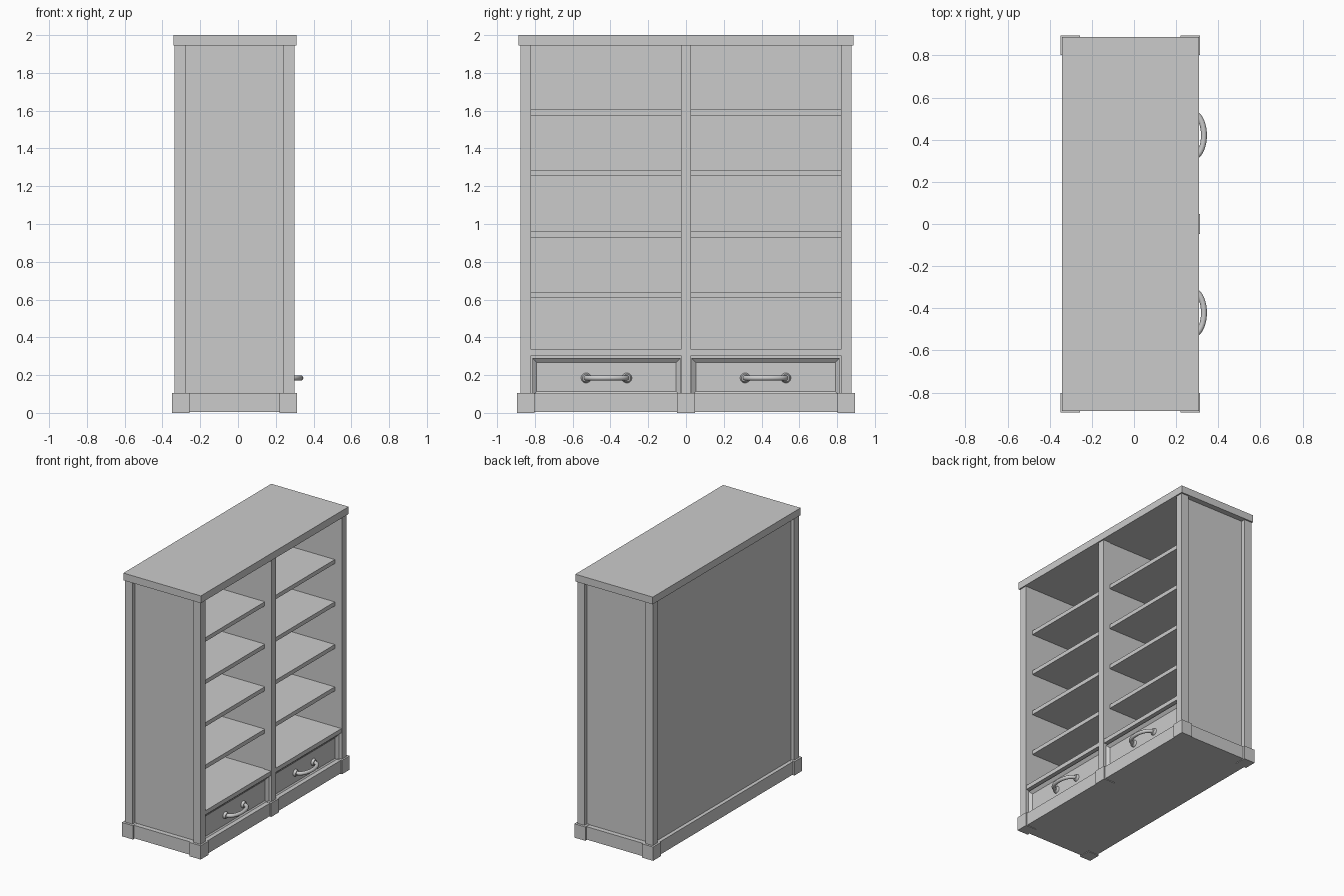
import bpy, bmesh, math
from mathutils import Matrix

if "Cube" in bpy.data.objects:
    bpy.data.objects.remove(bpy.data.objects["Cube"])


def finish(name, bm):
    bmesh.ops.recalc_face_normals(bm, faces=bm.faces)
    mesh = bpy.data.meshes.new(name)
    bm.to_mesh(mesh)
    bm.free()
    ob = bpy.data.objects.new(name, mesh)
    bpy.context.collection.objects.link(ob)
    return ob


def box_bm(x, y, z):
    bm = bmesh.new()
    bmesh.ops.create_cube(bm, size=1)
    for v in bm.verts:
        v.co = [a + (b - a) * (c + 0.5) for (a, b), c in zip((x, y, z), v.co)]
    return bm


def box(name, x, y, z):
    return finish(name, box_bm(x, y, z))


def span(a, b, s):
    return tuple(sorted((a * s, b * s)))


# top and plinth
box("top_slab", (-0.342, 0.309), (-0.888, 0.888), (1.945, 2.0))
box("plinth", (-0.338, 0.303), (-0.882, 0.882), (0.005, 0.103))

# corner posts, foot blocks and recessed side panels
for s, side in ((-1, "left"), (1, "right")):
    for x0, x1, b0, b1, end in ((-0.335, -0.275, -0.35, -0.257, "back"),
                                (0.24, 0.30, 0.22, 0.313, "front")):
        box(f"{end}_{side}_post", (x0, x1), span(0.82, 0.877, s), (0.1, 1.945))
        box(f"{end}_{side}_foot_block", (b0, b1), span(0.802, 0.895, s), (0, 0.105))
    box(f"{side}_side_panel", (-0.28, 0.245), span(0.82, 0.845, s), (0.1, 1.945))

# centre post, its foot block, divider and back
box("centre_post", (0.24, 0.30), (-0.0265, 0.0265), (0.1, 1.945))
box("centre_foot_block", (0.22, 0.313), (-0.048, 0.048), (0, 0.105))
box("centre_divider", (-0.30, 0.24), (-0.02, 0.02), (0.1, 1.945))
box("back_panel", (-0.31, -0.29), (-0.825, 0.825), (0.1, 1.945))

# shelves and drawers in both bays
for s, side in ((-1, "left"), (1, "right")):
    for i, top in enumerate((0.638, 0.96, 1.284, 1.606)):
        box(f"{side}_shelf_{i + 1}", (-0.295, 0.24), span(0.02, 0.82, s), (top - 0.031, top))
    box(f"{side}_drawer_shelf", (-0.295, 0.296), span(0.02, 0.82, s), (0.304, 0.336))

    # drawer front with a sunken panel
    cy = 0.421 * s
    bm = box_bm((0.24, 0.28), (cy - 0.392, cy + 0.392), (0.09, 0.29))
    bm.normal_update()
    front = max(bm.faces, key=lambda f: f.calc_center_median().x)
    bmesh.ops.inset_region(bm, faces=[front], thickness=0.032)
    for v in front.verts:
        v.co.x -= 0.018
    finish(f"{side}_drawer_front", bm)

    # arched handle
    curve = bpy.data.curves.new(f"{side}_drawer_handle", "CURVE")
    curve.dimensions = "3D"
    curve.bevel_depth = 0.014
    curve.bevel_resolution = 3
    curve.use_fill_caps = True
    n = 20
    spline = curve.splines.new("POLY")
    spline.points.add(n)
    for i, p in enumerate(spline.points):
        a = math.pi * i / n
        p.co = (0.262 + 0.07 * math.sin(a) ** 0.8, cy - 0.108 * math.cos(a), 0.185, 1)
    bpy.context.collection.objects.link(bpy.data.objects.new(f"{side}_drawer_handle", curve))

    # round handle mounts
    for e in (-1, 1):
        bm = bmesh.new()
        m = Matrix.Translation((0.27, cy + 0.108 * e, 0.185)) @ Matrix.Rotation(math.pi / 2, 4, "Y")
        bmesh.ops.create_cone(bm, cap_ends=True, segments=20, radius1=0.027,
                              radius2=0.02, depth=0.018, matrix=m)
        ob = finish(f"{side}_handle_mount", bm)
        bpy.context.view_layer.objects.active = ob
        ob.select_set(True)
        bpy.ops.object.shade_smooth_by_angle()
        ob.select_set(False)
